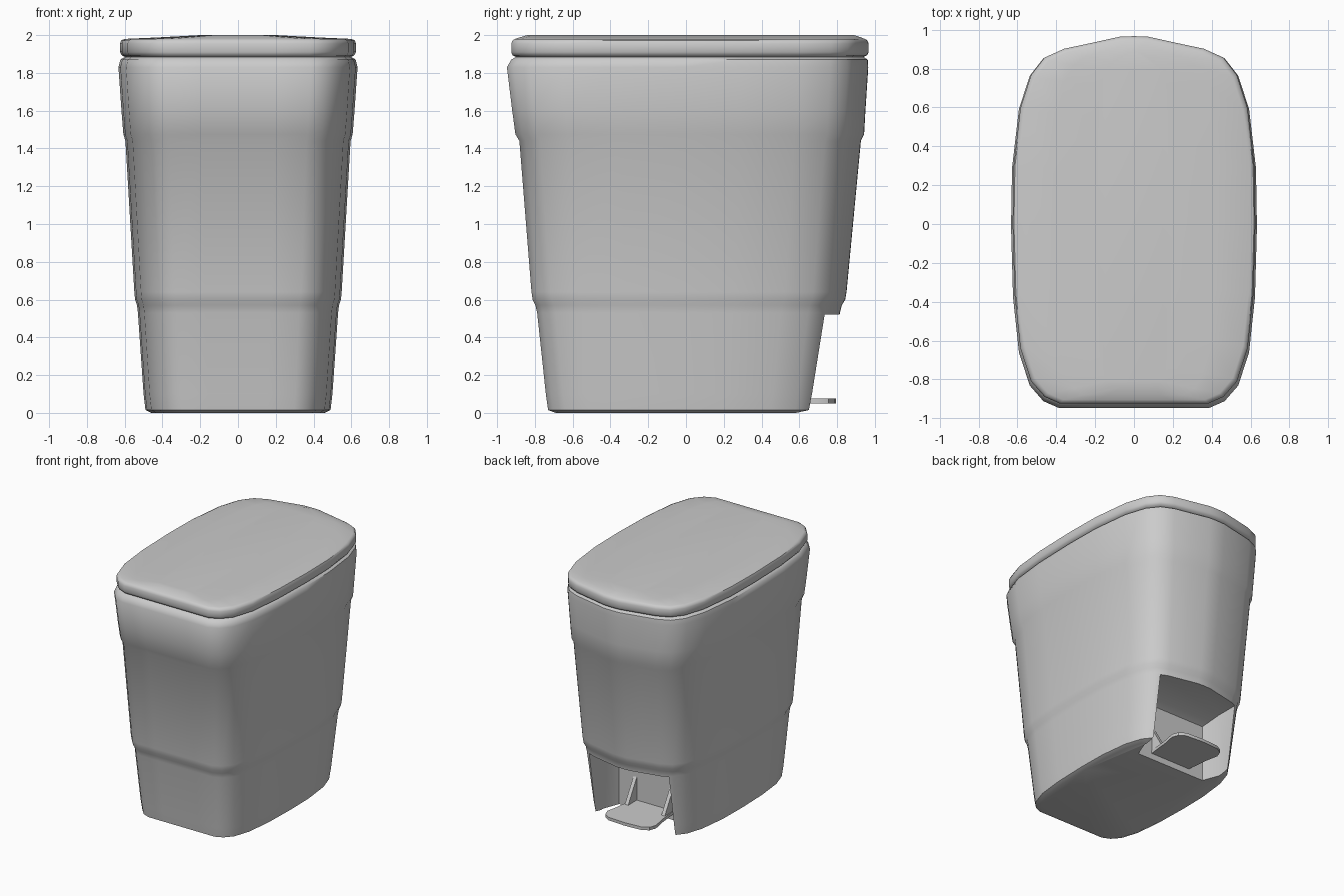
import bpy, bmesh

cube = bpy.data.objects.get("Cube")
if cube:
    bpy.data.objects.remove(cube, do_unlink=True)

grey = bpy.data.materials.new("light grey plastic")
grey.use_nodes = True
GREY = (0.6, 0.6, 0.6, 1)
grey.diffuse_color = GREY
grey.node_tree.nodes["Principled BSDF"].inputs["Base Color"].default_value = GREY

# Half plan outline, front centre to back centre: flat front, bowed back
HALF = [(0, -.925), (.2, -.925), (.38, -.925), (.46, -.89), (.53, -.81), (.585, -.64),
        (.615, -.36), (.625, 0), (.62, .3), (.585, .6), (.53, .77), (.46, .86),
        (.36, .905), (.22, .935), (.07, .968), (0, .97)]
OUTLINE = HALF + [(-x, y) for x, y in HALF[-2:0:-1]]


def finish(name, bm):
    bmesh.ops.recalc_face_normals(bm, faces=bm.faces)
    mesh = bpy.data.meshes.new(name)
    bm.to_mesh(mesh)
    bm.free()
    mesh.materials.append(grey)
    ob = bpy.data.objects.new(name, mesh)
    bpy.context.collection.objects.link(ob)
    return ob


def activate(ob):
    bpy.ops.object.select_all(action='DESELECT')
    ob.select_set(True)
    bpy.context.view_layer.objects.active = ob


def smooth(ob, angle=0.75):
    activate(ob)
    bpy.ops.object.shade_smooth_by_angle(angle=angle)


def loft(name, rings):
    """Closed skin through rings of 3D points."""
    bm = bmesh.new()
    loops = [[bm.verts.new(p) for p in ring] for ring in rings]
    n = len(loops[0])
    for a, b in zip(loops, loops[1:]):
        for i in range(n):
            j = (i + 1) % n
            bm.faces.new((a[i], a[j], b[j], b[i]))
    bm.faces.new(loops[0][::-1])
    bm.faces.new(loops[-1])
    return finish(name, bm)


def plan(z, half_x, front, back):
    """Plan outline fitted to a half width and a front and back limit."""
    k = (back - front) / (.97 + .925)
    return [(x * half_x / .625, front + (y + .925) * k, z) for x, y in OUTLINE]


# Body: tapered tub, waist step and wider collar band
body = loft("bin_body", [plan(*level) for level in (
    (0, .46, -.69, .69), (.015, .49, -.73, .735), (.1, .5, -.742, .75),
    (.53, .53, -.788, .815), (.57, .535, -.797, .825), (.6, .545, -.812, .843),
    (.64, .549, -.818, .85), (1.44, .596, -.882, .926), (1.475, .607, -.903, .943),
    (1.6, .617, -.92, .95), (1.83, .633, -.948, .965), (1.87, .623, -.925, .962),
    (1.885, .6, -.9, .94))])

# Pedal recess cut into the lower back, roof sloping back and narrowing inward
recess = loft("recess_cutter", [
    [(-.31, .42, z0), (.31, .42, z0), (.31, .42, z1), (-.31, .42, z1)]
    if y is None else
    [(-.36, y, z0), (.36, y, z0), (.36, y, z1), (-.36, y, z1)]
    for y, z0, z1 in ((None, -.1, .46), (.55, -.1, .52), (1.1, -.1, .52))])
cut = body.modifiers.new("recess", 'BOOLEAN')
cut.operation = 'DIFFERENCE'
cut.solver = 'EXACT'
cut.object = recess
activate(body)
bpy.ops.object.modifier_apply(modifier=cut.name)
bpy.data.objects.remove(recess, do_unlink=True)
smooth(body)

# Lid: rounded rim and gentle crown across the width
lid = loft("lid", [plan(*level) for level in (
    (1.88, .59, -.89, .93), (1.893, .615, -.918, .958), (1.91, .625, -.925, .967),
    (1.955, .625, -.925, .967), (1.972, .618, -.918, .96), (1.98, .6, -.905, .948),
    (1.988, .42, -.88, .925), (2.0, .2, -.84, .89))])
smooth(lid)

# Pedal plate with rounded outer corners
PEDAL = [(0, .41), (.18, .41), (.2, .6), (.22, .7), (.2, .755), (.15, .785), (0, .795)]
pedal_outline = PEDAL + [(-x, y) for x, y in PEDAL[-2:0:-1]]
pedal = loft("pedal", [[(x, y, z) for x, y in pedal_outline] for z in (.05, .075)])
smooth(pedal, 0.6)

# Gussets tying the pedal to the recess wall
for side, name in ((1, "pedal_gusset_left"), (-1, "pedal_gusset_right")):
    loft(name, [[(side * x, .41, .06), (side * x, .54, .06), (side * x, .41, .28)]
                for x in (.15, .18)])
